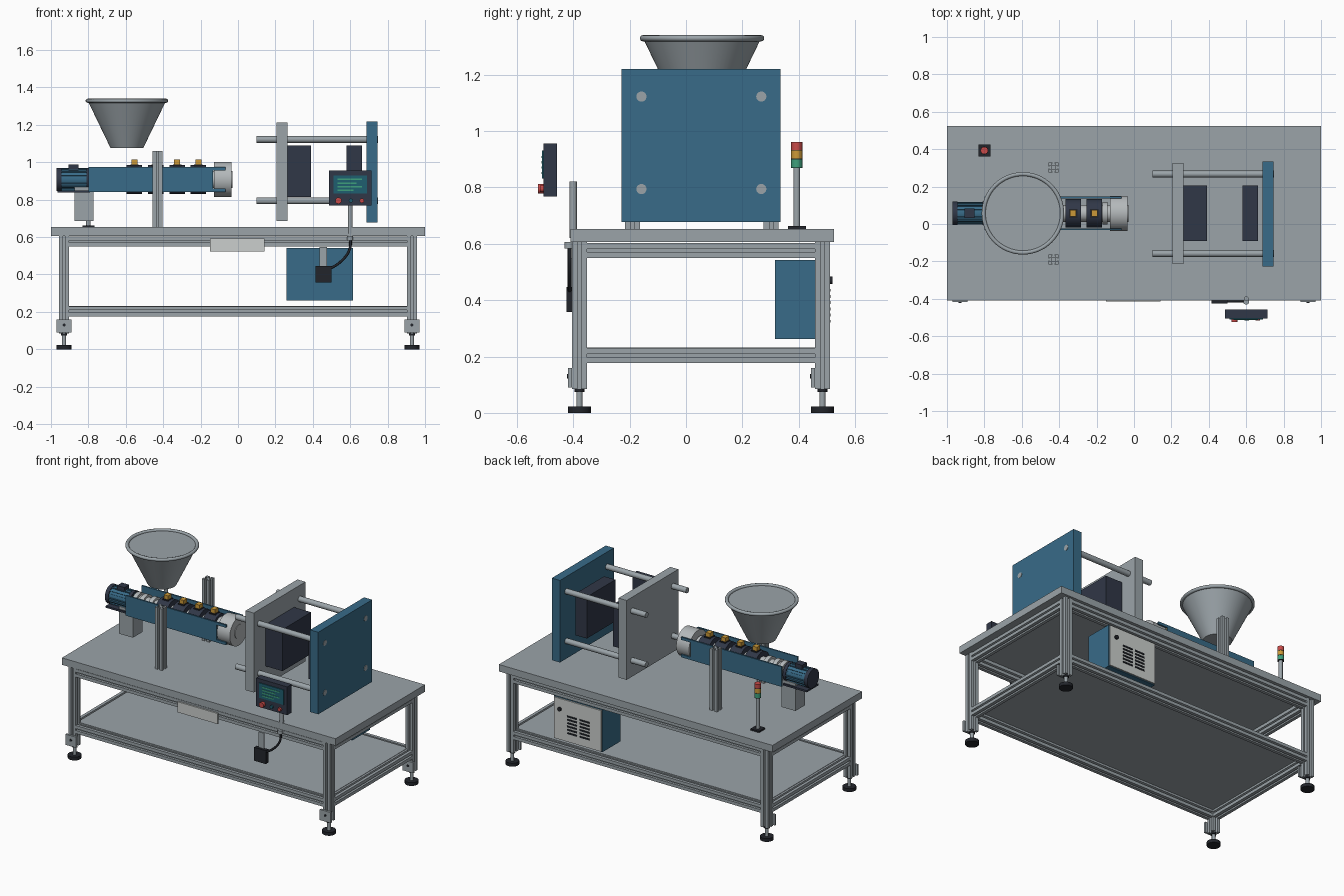
import bpy, bmesh, math
from mathutils import Vector, Matrix

if "Cube" in bpy.data.objects:
    bpy.data.objects.remove(bpy.data.objects["Cube"])


def material(name, code):
    srgb = [int(code[i:i + 2], 16) / 255 for i in (0, 2, 4)]
    rgba = [c / 12.92 if c < 0.04 else ((c + 0.055) / 1.055) ** 2.4 for c in srgb] + [1]
    m = bpy.data.materials.new(name)
    m.use_nodes = True
    m.diffuse_color = rgba
    m.node_tree.nodes["Principled BSDF"].inputs["Base Color"].default_value = rgba
    return m


GREY = material("steel grey", "9ba4a9")
SILVER = material("light silver", "b4b9bb")
WHITE = material("off white", "cbcfcd")
BLUE = material("machine blue", "386b88")
DARK = material("dark slate", "303747")
BLACK = material("black rubber", "22252b")
RED = material("signal red", "c84a48")
AMBER = material("amber", "cc9a38")
GREEN = material("signal green", "3fa07c")
TEAL = material("screen teal", "1f5f70")


def finish(name, bm, mat):
    bmesh.ops.recalc_face_normals(bm, faces=bm.faces)
    mesh = bpy.data.meshes.new(name)
    bm.to_mesh(mesh)
    bm.free()
    mesh.materials.append(mat)
    ob = bpy.data.objects.new(name, mesh)
    bpy.context.collection.objects.link(ob)
    return ob


def box(name, mat, x, y, z):
    """Box from (low, high) pairs."""
    bm = bmesh.new()
    bmesh.ops.create_cube(bm, size=1)
    for v in bm.verts:
        for i, (lo, hi) in enumerate((x, y, z)):
            v.co[i] = (lo + hi) / 2 + v.co[i] * (hi - lo)
    return finish(name, bm, mat)


def along(a, b):
    """Matrix that puts local z on the line from a to b."""
    a, b = Vector(a), Vector(b)
    turn = (b - a).to_track_quat("Z", "Y").to_matrix().to_4x4()
    return Matrix.Translation((a + b) / 2) @ turn, (b - a).length


def rod(name, mat, a, b, r, r2=None, n=32):
    place, length = along(a, b)
    bm = bmesh.new()
    bmesh.ops.create_cone(bm, cap_ends=True, segments=n, radius1=r,
                          radius2=r if r2 is None else r2, depth=length, matrix=place)
    for f in bm.faces:
        f.smooth = len(f.verts) == 4
    for e in bm.edges:
        e.smooth = all(f.smooth for f in e.link_faces)
    return finish(name, bm, mat)


def slotted(name, a, b, h=0.0265):
    """Square aluminium extrusion with a T slot on each side."""
    place, length = along(a, b)
    side = [(h, -h), (h, -.006), (h - .005, -.006), (h - .005, -.012), (h - .016, -.007),
            (h - .016, .007), (h - .005, .012), (h - .005, .006), (h, .006)]
    bm = bmesh.new()
    ring = []
    for k in range(4):
        spin = Matrix.Rotation(k * math.pi / 2, 3, "Z")
        ring += [bm.verts.new(spin @ Vector((x, y, -length / 2))) for x, y in side]
    base = bm.faces.new(ring)
    top = bmesh.ops.extrude_face_region(bm, geom=[base])["geom"]
    moved = [v for v in top if isinstance(v, bmesh.types.BMVert)]
    bmesh.ops.translate(bm, verts=moved, vec=(0, 0, length))
    bmesh.ops.transform(bm, matrix=place, verts=bm.verts)
    return finish(name, bm, GREY)


# Table frame
LX, FRONT, BACK = 0.93, -0.378, 0.484
box("table_top", GREY, (-1, 1), (-.41, .525), (.607, .653))
box("lower_shelf", GREY, (-.91, .91), (-.36, .466), (.222, .232))
for x in (-LX, LX):
    for y in (FRONT, BACK):
        slotted("table_leg", (x, y, .085), (x, y, .607))
        rod("foot_pad", BLACK, (x, y, 0), (x, y, .022), .041)
        rod("foot_stem", GREY, (x, y, .022), (x, y, .085), .011, n=16)
        rod("foot_nut", BLACK, (x, y, .074), (x, y, .085), .018, n=6)
        box("foot_bracket", GREY, (x - .04, x + .04), (y - .04, y - .0265), (.09, .16))
        rod("bracket_bolt", BLACK, (x, y - .044, .13), (x, y - .04, .13), .008, n=12)
for z in (.203, .576):
    for y in (FRONT, BACK):
        slotted("long_rail", (-LX + .0265, y, z), (LX - .0265, y, z))
    for x in (-LX, LX):
        slotted("cross_rail", (x, FRONT + .0265, z), (x, BACK - .0265, z))
box("blank_plate", WHITE, (-.15, .142), (-.415, -.405), (.522, .592))

# Motor and its support
AY, AZ = .057, .908
rod("motor_body", BLUE, (-.955, AY, AZ), (-.79, AY, AZ), .055)
for k in range(16):
    a = k * math.pi / 8
    fin = box("motor_fin", BLUE, (-.945, -.81), (-.003, .003), (.05, .061))
    fin.matrix_world = Matrix.Translation((0, AY, AZ)) @ Matrix.Rotation(a, 4, "X")
rod("motor_fan_cover", DARK, (-.97, AY, AZ), (-.945, AY, AZ), .062)
rod("motor_flange", DARK, (-.81, AY, AZ), (-.79, AY, AZ), .062)
box("terminal_box", DARK, (-.906, -.853), (AY - .025, AY + .025), (.95, .987))
box("motor_plate", DARK, (-.965, -.79), (AY - .06, AY + .06), (.838, .85))
box("motor_support", GREY, (-.875, -.773), (AY - .05, AY + .05), (.687, .868))

# Barrel, heater bands and side covers
rod("barrel", SILVER, (-.79, AY, AZ), (-.03, AY, AZ), .045)
for x in (-.765, -.715, -.65, -.155):
    rod("barrel_collar", SILVER, (x - .014, AY, AZ), (x + .014, AY, AZ), .06)
for x in (-.554, -.44, -.325, -.212):
    rod("heater_band", DARK, (x - .042, AY, AZ), (x + .042, AY, AZ), .077)
    box("heater_base", BLACK, (x - .022, x + .022), (AY - .024, AY + .024), (.975, .988))
    box("heater_plug", AMBER, (x - .016, x + .016), (AY - .018, AY + .018), (.98, 1.014))
rod("nozzle_drum", SILVER, (-.128, AY, AZ), (-.034, AY, AZ), .094, n=48)
for y in (AY - .085, AY + .085):
    wall = (y - .005, y + .005)
    box("side_cover", BLUE, (-.8, -.135), wall, (.842, .975))
    for z in (.842, .957):
        box("cover_prong", BLUE, (-.135, -.066), wall, (z, z + .018))
for y in (-.19, .302):
    slotted("barrel_post", (-.43, y, .653), (-.43, y, 1.06))

# Hopper
HX = -.594
rod("hopper_cone", GREY, (HX, AY, 1.075), (HX, AY, 1.328), .087, .209, n=64)
bm = bmesh.new()
circle = bmesh.ops.create_circle(bm, segments=10, radius=.011,
                                 matrix=Matrix.Translation((.21, 0, 1.329)) @ Matrix.Rotation(math.pi / 2, 4, "X"))
bmesh.ops.spin(bm, geom=bm.verts[:] + bm.edges[:], cent=(0, 0, 0), axis=(0, 0, 1),
               angle=2 * math.pi, steps=64, use_merge=True)
bmesh.ops.translate(bm, verts=bm.verts, vec=(HX, AY, 0))
for f in bm.faces:
    f.smooth = True
finish("hopper_rim", bm, GREY)

# Clamping unit
box("fixed_platen", GREY, (.206, .265), (-.214, .326), (.687, 1.212))
box("end_platen", BLUE, (.687, .746), (-.228, .335), (.677, 1.219))
box("mould_half_fixed", DARK, (.265, .39), (-.092, .207), (.815, 1.09))
box("mould_half_moving", DARK, (.58, .663), (-.092, .207), (.815, 1.09))
for y in (-.158, .267):
    for z in (.794, 1.122):
        rod("tie_bar", GREY, (.1, y, z), (.748, y, z), .018)

# Control panel
box("panel_case", DARK, (.487, .713), (-.505, -.458), (.768, .955))
box("panel_screen", TEAL, (.51, .69), (-.511, -.503), (.832, .93))
for i, width in enumerate((.13, .1, .13, .085)):
    z = .908 - i * .019
    box("screen_line", GREEN, (.533, .533 + width), (-.513, -.51), (z - .004, z + .004))
for x, r, depth, mat in ((.537, .017, .02, RED), (.603, .011, .01, TEAL), (.662, .012, .012, RED)):
    rod("panel_button", mat, (x, -.505, .795), (x, -.505 - depth, .795), r, n=24)

# Panel pole, cable and junction box
rod("panel_pole", GREY, (.6, -.4, .62), (.6, -.4, .82), .013, n=20)
rod("pole_clamp", GREY, (.6, -.415, .583), (.6, -.415, .607), .016, n=20)
box("junction_box", BLACK, (.415, .5), (-.424, -.398), (.357, .446))
box("junction_tab", GREY, (.437, .475), (-.409, -.4), (.44, .548))
curve = bpy.data.curves.new("cable", "CURVE")
curve.dimensions = "3D"
curve.bevel_depth = .007
curve.bevel_resolution = 2
line = curve.splines.new("BEZIER")
path = [(.49, .43), (.545, .465), (.595, .53), (.603, .59)]
line.bezier_points.add(len(path) - 1)
for p, (x, z) in zip(line.bezier_points, path):
    p.co = (x, -.413, z)
    p.handle_left_type = p.handle_right_type = "AUTO"
curve.materials.append(BLACK)
bpy.context.collection.objects.link(bpy.data.objects.new("cable", curve))

# Electrical cabinet under the table
box("cabinet", BLUE, (.26, .615), (.315, .5), (.262, .543))
box("cabinet_door", WHITE, (.265, .61), (.5, .509), (.267, .538))
for x in (.385, .475):
    for i in range(6):
        z = .325 + i * .022
        box("vent_slot", BLACK, (x - .036, x + .036), (.508, .513), (z - .005, z + .005))
rod("door_lock", BLACK, (.565, .508, .47), (.565, .52, .47), .013, n=20)

# Signal tower
TX, TY = -.8, .393
box("tower_base", BLACK, (TX - .032, TX + .032), (TY - .032, TY + .032), (.653, .663))
rod("tower_pole", GREY, (TX, TY, .66), (TX, TY, .87), .012, n=20)
for i, mat in enumerate((GREEN, AMBER, RED)):
    z = .87 + i * .031
    rod("tower_lamp", mat, (TX, TY, z), (TX, TY, z + .029), .02)
    rod("tower_ring", BLACK, (TX, TY, z - .002), (TX, TY, z + .001), .0205)
